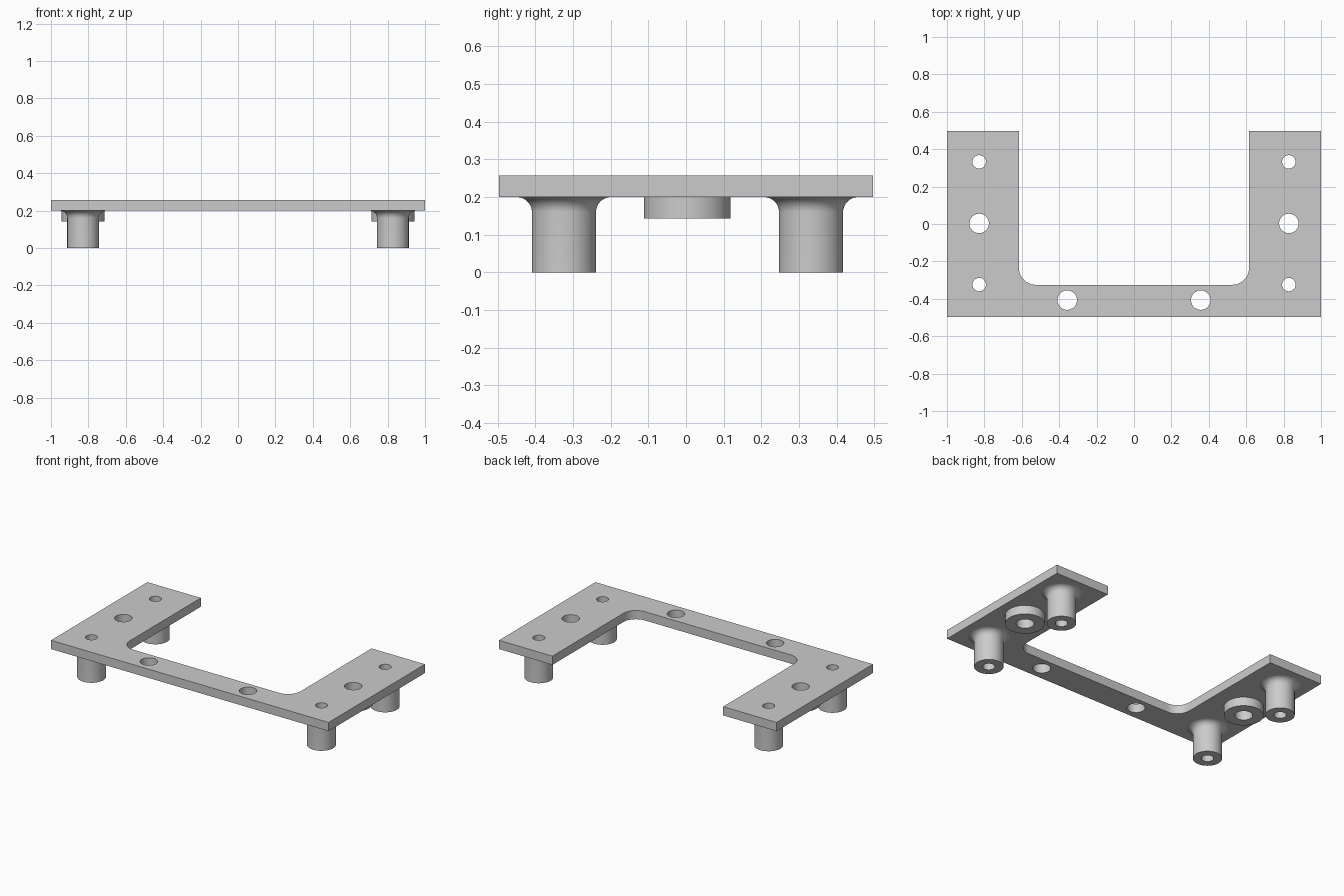
import bpy
import bmesh
from math import sin, cos, pi, radians

cube = bpy.data.objects.get("Cube")
if cube:
    bpy.data.objects.remove(cube, do_unlink=True)

SEGMENTS = 64
PLATE_BOTTOM, PLATE_TOP = 0.2, 0.257
HALF_X, HALF_Y = 1.0, 0.496
INNER_X, INNER_Y, CORNER = 0.615, -0.325, 0.09
SIDE_X = 0.828
POST_YS = (-0.324, 0.332)
BOSS_Y = 0.003
POST_R, POST_HOLE, FILLET = 0.085, 0.036, 0.04
BOSS_R, BOSS_HOLE, BOSS_BOTTOM = 0.115, 0.052, 0.143
BAR_HOLE_X, BAR_HOLE_Y = 0.357, -0.407

grey = bpy.data.materials.new("light grey")
grey.use_nodes = True
grey.diffuse_color = (0.6, 0.6, 0.6, 1)
grey.node_tree.nodes["Principled BSDF"].inputs["Base Color"].default_value = (0.6, 0.6, 0.6, 1)


def arc(cx, cy, r, start, end, steps):
    """Points along an arc, angles in degrees."""
    angles = [radians(start + (end - start) * i / steps) for i in range(steps + 1)]
    return [(cx + r * cos(a), cy + r * sin(a)) for a in angles]


def circle(cx, cy, r):
    return arc(cx, cy, r, 0, 360, SEGMENTS)[:-1]


def finish(obj):
    """Weld, face outward, colour and shade."""
    bm = bmesh.new()
    bm.from_mesh(obj.data)
    bmesh.ops.remove_doubles(bm, verts=bm.verts, dist=0.0001)
    bmesh.ops.recalc_face_normals(bm, faces=bm.faces)
    bm.to_mesh(obj.data)
    bm.free()
    obj.data.materials.clear()
    obj.data.materials.append(grey)
    bpy.ops.object.select_all(action='DESELECT')
    obj.select_set(True)
    bpy.context.view_layer.objects.active = obj
    bpy.ops.object.shade_smooth_by_angle(angle=radians(30))


def extruded_plate(name, outlines, bottom, top):
    """Flat plate from an outer outline and hole outlines."""
    curve = bpy.data.curves.new(name, 'CURVE')
    curve.dimensions = '2D'
    curve.fill_mode = 'BOTH'
    curve.extrude = (top - bottom) / 2
    for points in outlines:
        spline = curve.splines.new('POLY')
        spline.points.add(len(points) - 1)
        for p, (x, y) in zip(spline.points, points):
            p.co = (x, y, 0, 1)
        spline.use_cyclic_u = True
    obj = bpy.data.objects.new(name, curve)
    bpy.context.collection.objects.link(obj)
    bpy.ops.object.select_all(action='DESELECT')
    obj.select_set(True)
    bpy.context.view_layer.objects.active = obj
    bpy.ops.object.convert(target='MESH')
    obj = bpy.context.view_layer.objects.active
    obj.location.z = (bottom + top) / 2
    finish(obj)


def turned_ring(name, profile, x, y):
    """Closed ring turned from a (radius, height) profile."""
    bm = bmesh.new()
    rings = [[bm.verts.new((px, py, z)) for px, py in circle(0, 0, r)] for r, z in profile]
    for a, b in zip(rings, rings[1:] + rings[:1]):
        for i in range(SEGMENTS):
            j = (i + 1) % SEGMENTS
            bm.faces.new((a[i], a[j], b[j], b[i]))
    mesh = bpy.data.meshes.new(name)
    bm.to_mesh(mesh)
    bm.free()
    obj = bpy.data.objects.new(name, mesh)
    obj.location = (x, y, 0)
    bpy.context.collection.objects.link(obj)
    finish(obj)


# U-shaped plate with rounded inner corners and through holes
outer = [(-HALF_X, -HALF_Y), (HALF_X, -HALF_Y), (HALF_X, HALF_Y), (INNER_X, HALF_Y)]
outer += arc(INNER_X - CORNER, INNER_Y + CORNER, CORNER, 0, -90, 12)
outer += arc(-INNER_X + CORNER, INNER_Y + CORNER, CORNER, -90, -180, 12)
outer += [(-INNER_X, HALF_Y), (-HALF_X, HALF_Y)]
holes = []
for side in (-1, 1):
    holes += [circle(side * SIDE_X, y, POST_HOLE) for y in POST_YS]
    holes.append(circle(side * SIDE_X, BOSS_Y, BOSS_HOLE))
    holes.append(circle(side * BAR_HOLE_X, BAR_HOLE_Y, BOSS_HOLE))
extruded_plate("mounting_plate", [outer] + holes, PLATE_BOTTOM, PLATE_TOP)

# Hollow posts flaring into the plate, and short bosses between them
post_profile = [(POST_HOLE, PLATE_BOTTOM), (POST_HOLE, 0), (POST_R, 0)]
post_profile += arc(POST_R + FILLET, PLATE_BOTTOM - FILLET, FILLET, 180, 90, 10)
boss_profile = [(BOSS_HOLE, PLATE_BOTTOM), (BOSS_HOLE, BOSS_BOTTOM),
                (BOSS_R, BOSS_BOTTOM), (BOSS_R, PLATE_BOTTOM)]
for side, label in ((1, "left"), (-1, "right")):
    for y, end in zip(POST_YS, ("front", "back")):
        turned_ring(f"{end}_{label}_post", post_profile, side * SIDE_X, y)
    turned_ring(f"{label}_boss", boss_profile, side * SIDE_X, BOSS_Y)
